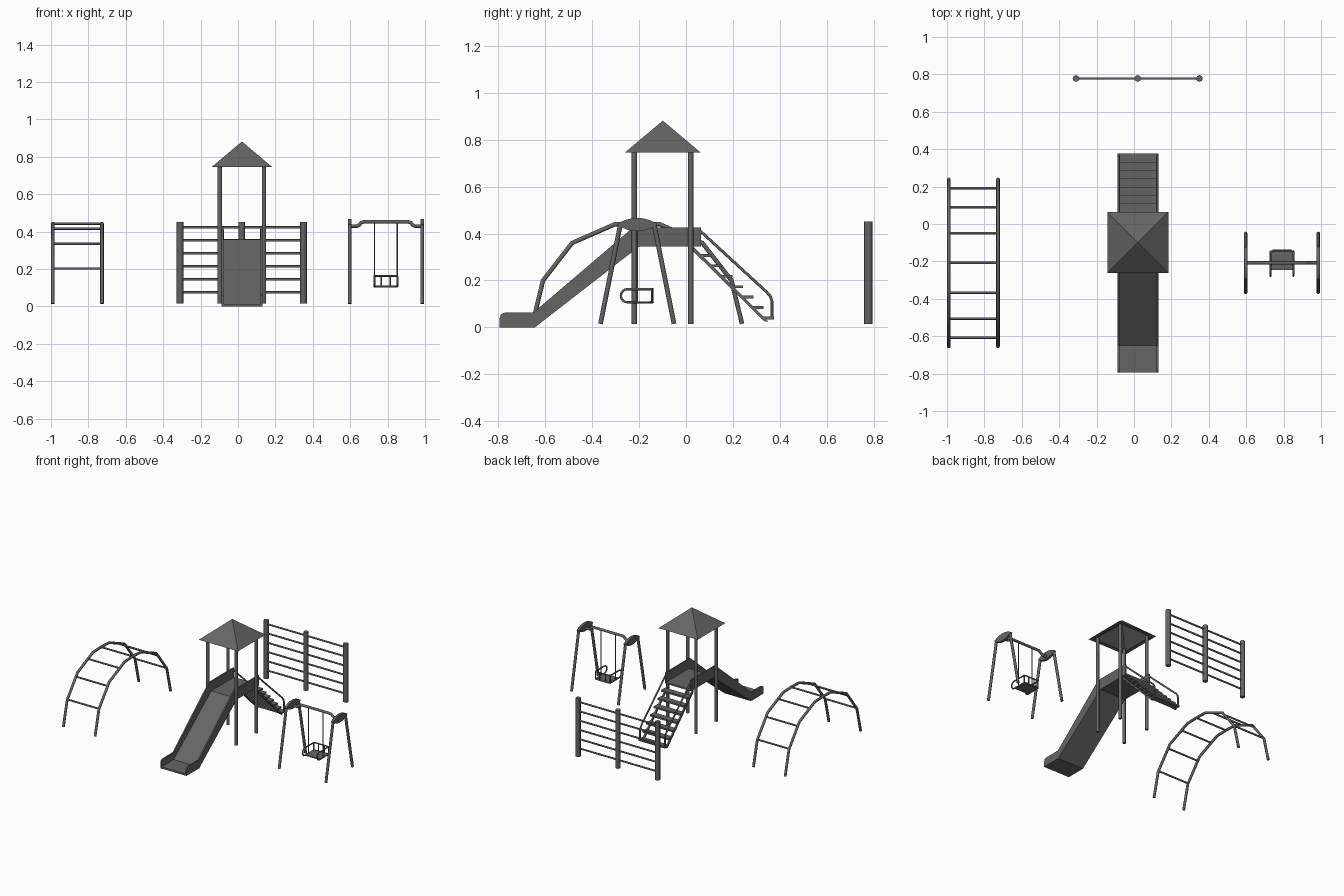
import bpy, bmesh
from math import sin, cos, pi, radians

if "Cube" in bpy.data.objects:
    bpy.data.objects.remove(bpy.data.objects["Cube"], do_unlink=True)

GREY = bpy.data.materials.new("dark grey metal")
GREY.use_nodes = True
GREY.diffuse_color = (0.13, 0.13, 0.13, 1)
GREY.node_tree.nodes["Principled BSDF"].inputs["Base Color"].default_value = GREY.diffuse_color


def add(name, mesh, smooth=False):
    ob = bpy.data.objects.new(name, mesh)
    bpy.context.scene.collection.objects.link(ob)
    mesh.materials.clear()
    mesh.materials.append(GREY)
    bpy.ops.object.select_all(action='DESELECT')
    ob.select_set(True)
    bpy.context.view_layer.objects.active = ob
    if smooth:
        bpy.ops.object.shade_smooth_by_angle(angle=radians(50))
    else:
        bpy.ops.object.shade_flat()
    return ob


def tubes(name, paths, r):
    """Capped eight-sided tubes swept along straight-segment paths."""
    cu = bpy.data.curves.new(name, 'CURVE')
    cu.dimensions = '3D'
    cu.bevel_depth = r
    cu.bevel_resolution = 2
    cu.use_fill_caps = True
    for path in paths:
        sp = cu.splines.new('POLY')
        sp.points.add(len(path) - 1)
        for p, co in zip(sp.points, path):
            p.co = (*co, 1)
    tmp = bpy.data.objects.new(name, cu)
    bpy.context.scene.collection.objects.link(tmp)
    bpy.context.view_layer.update()
    mesh = bpy.data.meshes.new_from_object(tmp.evaluated_get(bpy.context.evaluated_depsgraph_get()))
    bpy.data.objects.remove(tmp, do_unlink=True)
    return add(name, mesh, True)


def prism(name, profile, x0, x1):
    """Extrude a (y, z) outline along x."""
    bm = bmesh.new()
    face = bm.faces.new([bm.verts.new((x0, y, z)) for y, z in profile])
    new = bmesh.ops.extrude_face_region(bm, geom=[face])["geom"]
    bmesh.ops.translate(bm, vec=(x1 - x0, 0, 0),
                        verts=[v for v in new if isinstance(v, bmesh.types.BMVert)])
    bmesh.ops.recalc_face_normals(bm, faces=bm.faces)
    mesh = bpy.data.meshes.new(name)
    bm.to_mesh(mesh)
    bm.free()
    return add(name, mesh)


def box(name, x0, x1, y0, y1, z0, z1):
    return prism(name, [(y0, z0), (y1, z0), (y1, z1), (y0, z1)], x0, x1)


FOOT = 0.015

# Tower posts
tubes("tower_posts", [[(x, y, FOOT), (x, y, 0.75)] for x in (-0.097, 0.139) for y in (-0.22, 0.02)], 0.012)

# Hollow pyramid roof with a flat rim
bm = bmesh.new()
rings = []
for half in (0.163, 0.135):
    rings.append([bm.verts.new((0.021 + sx * half, -0.099 + sy * half, 0.745))
                  for sx, sy in ((-1, -1), (1, -1), (1, 1), (-1, 1))])
apex = [bm.verts.new((0.021, -0.099, z)) for z in (0.882, 0.855)]
for i in range(4):
    j = (i + 1) % 4
    bm.faces.new((rings[0][i], rings[0][j], apex[0]))
    bm.faces.new((rings[1][j], rings[1][i], apex[1]))
    bm.faces.new((rings[0][j], rings[0][i], rings[1][i], rings[1][j]))
roof = bpy.data.meshes.new("roof")
bm.to_mesh(roof)
bm.free()
add("roof", roof)

# Slide and platform: one bed between two side walls
prism("slide_bed", [(-0.795, 0), (-0.645, 0), (-0.2, 0.345), (0.065, 0.345),
                    (0.065, 0.357), (-0.205, 0.357), (-0.65, 0.012), (-0.795, 0.012)], -0.08, 0.122)
wall = [(-0.795, 0), (-0.645, 0), (-0.2, 0.345), (0.065, 0.345), (0.065, 0.427),
        (-0.225, 0.427), (-0.65, 0.064), (-0.77, 0.064), (-0.789, 0.057), (-0.795, 0.04)]
prism("right_slide_wall", wall, -0.088, -0.078)
prism("left_slide_wall", wall, 0.12, 0.13)

# Stairs with sloping stringers and handrails
for i in range(7):
    y, z = 0.33 - 0.0445 * i, 0.034 + 0.0445 * i
    box("stair_tread", -0.088, 0.13, y, y + 0.046, z, z + 0.012)
for side, x in (("right", -0.078), ("left", 0.12)):
    prism(side + "_stringer", [(0.03, 0.345), (0.03, 0.325), (0.335, 0.025), (0.352, 0.025)],
          x - 0.006, x + 0.006)
tubes("stair_handrails", [[(x, 0.06, 0.412), (x, 0.345, 0.15), (x, 0.36, 0.132), (x, 0.367, 0.11),
                           (x, 0.367, 0.035)] for x in (-0.082, 0.124)], 0.006)

# Arched climber: half an arch mirrored about its middle
MID = -0.208
half = [(0.447, FOOT), (0.402, 0.2), (0.278, 0.36), (0.095, 0.44)]
arch = [(MID - d, z) for d, z in half] + [(MID, 0.443)] + [(MID + d, z) for d, z in reversed(half)]
tubes("arch_rails", [[(x, y, z) for y, z in arch] for x in (-0.99, -0.727)], 0.0095)
rungs = [(MID, 0.443)] + [(MID + s * d, z) for s in (-1, 1)
                          for d, z in ((0.159, 0.416), (0.298, 0.335), (0.4, 0.203))]
tubes("arch_rungs", [[(-0.99, y, z), (-0.727, y, z)] for y, z in rungs], 0.0065)

# Climbing wall with three posts
tubes("wall_posts", [[(x, 0.778, FOOT), (x, 0.778, 0.452)] for x in (-0.31, 0.02, 0.35)], 0.018)
tubes("wall_bars", [[(-0.31, 0.778, z), (0.35, 0.778, z)]
                    for z in [0.075 + 0.0695 * i for i in range(6)]], 0.0065)

# Swing frame: splayed legs, curved caps and a raised beam
ENDS = (0.597, 0.985)
tubes("swing_legs", [[(x, MID + s * 0.157, FOOT), (x, MID + s * 0.072, 0.44)]
                     for x in ENDS for s in (-1, 1)], 0.01)
steps = [-1 + i / 5 for i in range(11)]
cap = [(MID + 0.085 * t, 0.467 - 0.025 * t * t) for t in steps]
cap += [(MID + 0.08 * t, 0.41 + 0.024 * t * t) for t in reversed(steps)]
for x in ENDS:
    prism("swing_cap", cap, x - 0.0095, x + 0.0095)
CX = 0.791
right_half = [(-0.194, 0.43), (-0.155, 0.43), (-0.143, 0.436), (-0.133, 0.448), (-0.118, 0.453)]
beam = [(CX + d, MID, z) for d, z in right_half] + [(CX - d, MID, z) for d, z in reversed(right_half)]
tubes("swing_beam", [beam], 0.0095)

# Swing seat hung on two ropes
SIDES = (CX - 0.061, CX + 0.061)
tubes("swing_ropes", [[(x, MID, 0.45), (x, MID, 0.11)] for x in SIDES], 0.0035)
box("swing_seat", SIDES[0], SIDES[1], -0.245, -0.145, 0.102, 0.11)
loop = [(-0.25 - 0.028 * sin(a), 0.135 + 0.028 * cos(a)) for a in [pi * i / 8 for i in range(9)]]
loop = [(-0.145, 0.163)] + loop + [(-0.145, 0.107), (-0.145, 0.163)]
tubes("seat_side_loops", [[(x, y, z) for y, z in loop] for x in SIDES], 0.005)
back = [(SIDES[0], -0.155), (SIDES[0] + 0.012, -0.142), (SIDES[1] - 0.012, -0.142), (SIDES[1], -0.155)]
tubes("seat_back_rails", [[(x, y, z) for x, y in back] for z in (0.107, 0.163)], 0.005)
tubes("seat_back_spindles", [[(CX + s * 0.024, -0.142, 0.107), (CX + s * 0.024, -0.142, 0.163)]
                             for s in (-1, 1)], 0.004)
